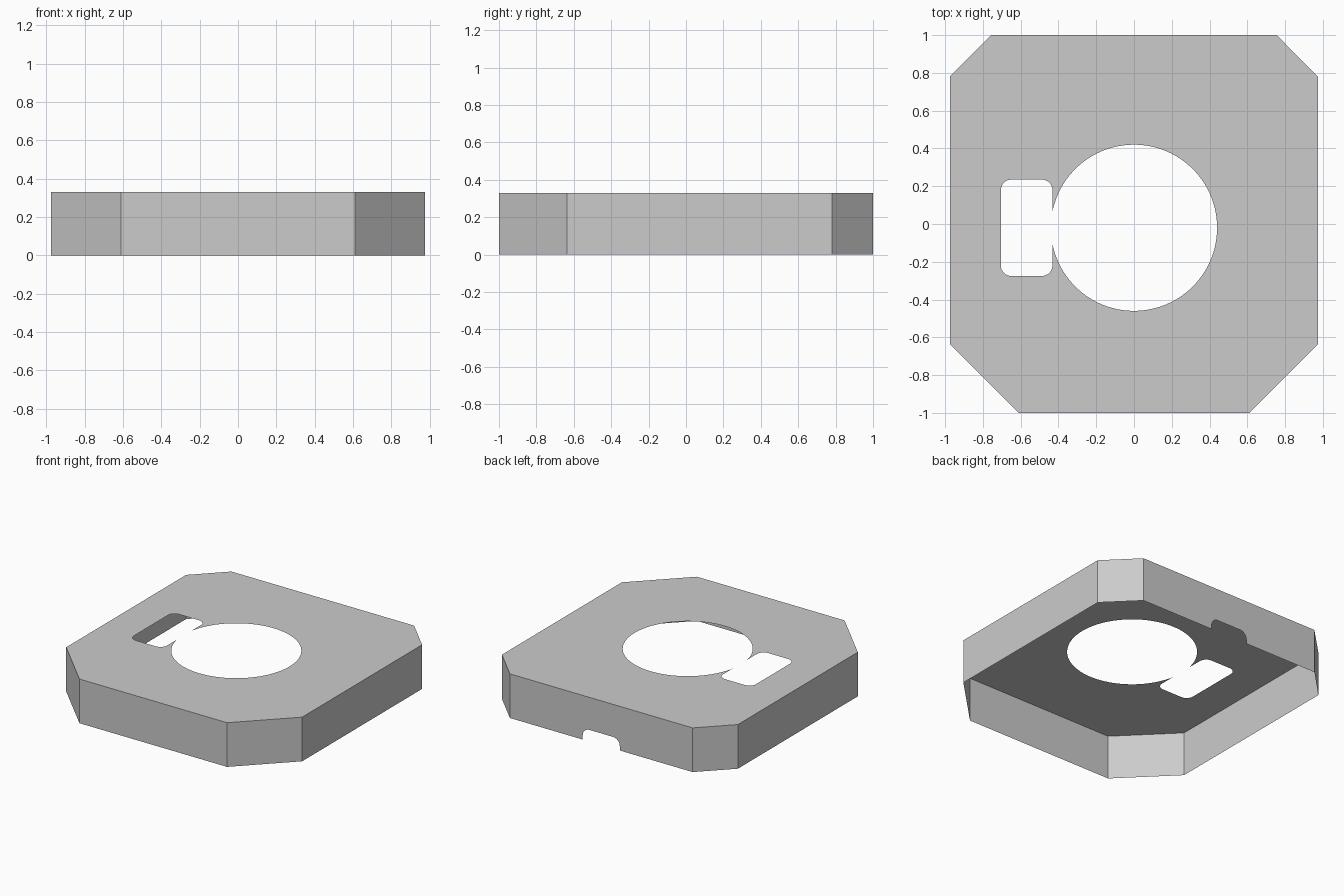
import bpy
import bmesh
from math import pi, cos, sin, asin, sqrt

cube = bpy.data.objects.get("Cube")
if cube:
    bpy.data.objects.remove(cube, do_unlink=True)

HEIGHT = 0.33
HALF_X, HALF_Y = 0.975, 1.0
FRONT_CUT, BACK_CUT = 0.365, 0.22
HOLE_Y, HOLE_R = -0.02, 0.44
SLOT_LEFT, SLOT_RIGHT, SLOT_HALF, SLOT_R = -0.705, -0.432, 0.255, 0.055
NOTCH_HALF, NOTCH_TOP, NOTCH_R = 0.153, 0.087, 0.055


def arc(cx, cy, r, start, end, steps):
    """Points along a circular arc, both ends included."""
    angles = [start + (end - start) * i / steps for i in range(steps + 1)]
    return [(cx + r * cos(a), cy + r * sin(a)) for a in angles]


def slot_corner(x, side, start):
    """Rounded slot corner; side is +1 at the back, -1 at the front."""
    return arc(x, HOLE_Y + side * (SLOT_HALF - SLOT_R), SLOT_R, start, start + pi / 2, 8)


# Chamfered outline, counter-clockwise from the front edge
outline = [
    (-HALF_X + FRONT_CUT, -HALF_Y), (HALF_X - FRONT_CUT, -HALF_Y),
    (HALF_X, -HALF_Y + FRONT_CUT), (HALF_X, HALF_Y - BACK_CUT),
    (HALF_X - BACK_CUT, HALF_Y), (-HALF_X + BACK_CUT, HALF_Y),
    (-HALF_X, HALF_Y - BACK_CUT), (-HALF_X, -HALF_Y + FRONT_CUT),
]

# Round opening joined to the rounded slot
mouth = asin(sqrt(HOLE_R ** 2 - SLOT_RIGHT ** 2) / HOLE_R)
opening = arc(0, HOLE_Y, HOLE_R, -pi + mouth, pi - mouth, 96)
opening += slot_corner(SLOT_RIGHT - SLOT_R, 1, 0)
opening += slot_corner(SLOT_LEFT + SLOT_R, 1, pi / 2)
opening += slot_corner(SLOT_LEFT + SLOT_R, -1, pi)
opening += slot_corner(SLOT_RIGHT - SLOT_R, -1, 1.5 * pi)

# Top sheet
bm = bmesh.new()
loops = []
edges = []
for points in (outline, opening):
    verts = [bm.verts.new((x, y, HEIGHT)) for x, y in points]
    edges += [bm.edges.new((v, verts[i - 1])) for i, v in enumerate(verts)]
    loops.append(verts)
bmesh.ops.triangle_fill(bm, use_beauty=True, edges=edges)
bm.normal_update()
for face in bm.faces:
    if face.normal.z < 0:
        face.normal_flip()

# Skirt walls, with a rounded cable notch under the back wall
top = loops[0]
base = [bm.verts.new((x, y, 0)) for x, y in outline]
nz = NOTCH_TOP - NOTCH_R
nx = NOTCH_HALF - NOTCH_R
notch = [(-NOTCH_HALF, 0)] + arc(-nx, nz, NOTCH_R, pi, pi / 2, 8)
notch += arc(nx, nz, NOTCH_R, pi / 2, 0, 8) + [(NOTCH_HALF, 0)]
for i in range(len(top)):
    j = (i + 1) % len(top)
    lower = [base[i], base[j]]
    if outline[i][1] == outline[j][1] == HALF_Y:
        lower[1:1] = [bm.verts.new((x, HALF_Y, z)) for x, z in reversed(notch)]
    bm.faces.new(lower + [top[j], top[i]])

mesh = bpy.data.meshes.new("cover_shell")
bm.to_mesh(mesh)
bm.free()
shell = bpy.data.objects.new("cover_shell", mesh)
bpy.context.collection.objects.link(shell)

# Plain grey finish
grey = bpy.data.materials.new("light_grey")
grey.use_nodes = True
color = (0.6, 0.6, 0.6, 1)
grey.diffuse_color = color
grey.node_tree.nodes["Principled BSDF"].inputs["Base Color"].default_value = color
mesh.materials.append(grey)
